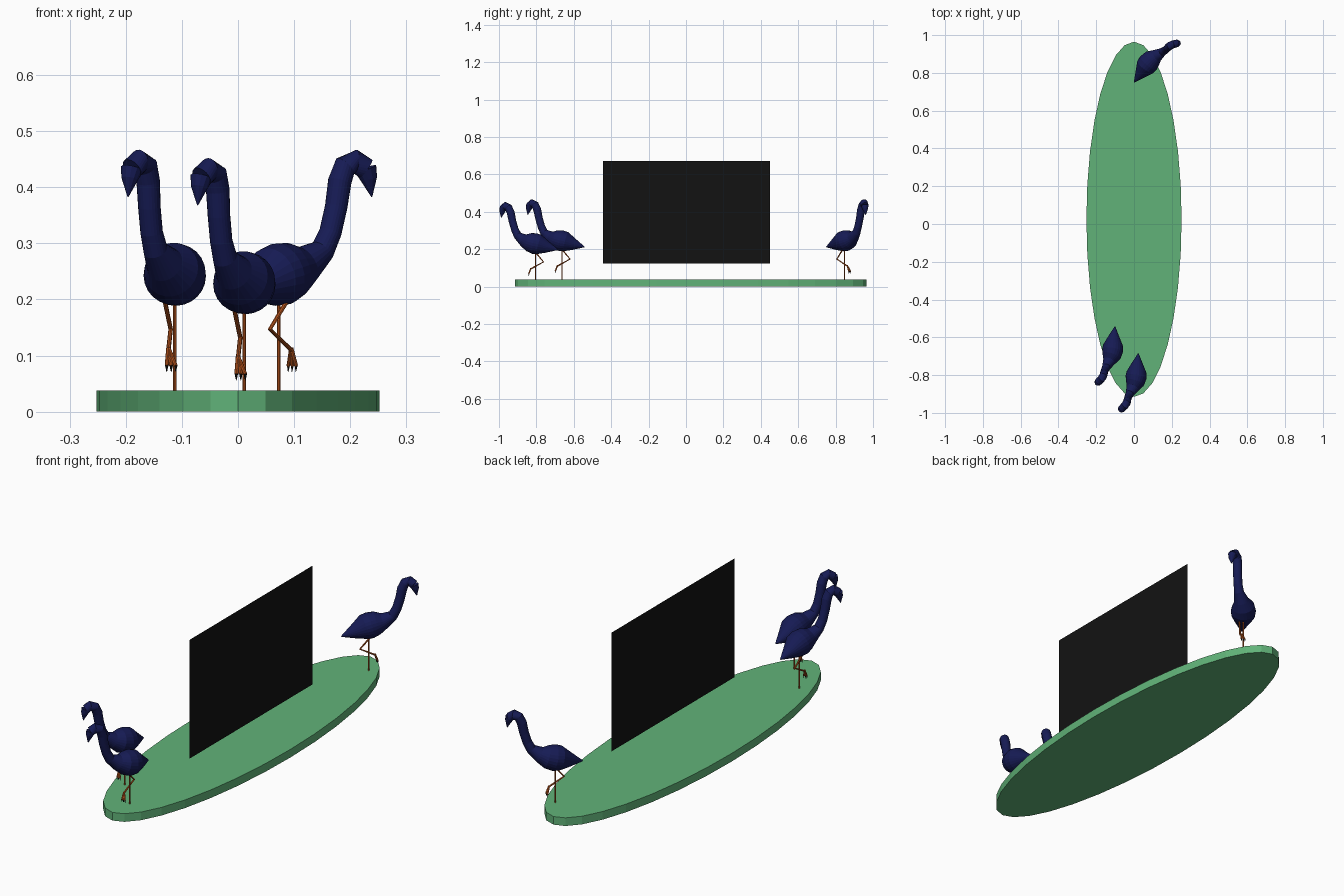
import bpy, bmesh, math
from mathutils import Vector, Matrix

if "Cube" in bpy.data.objects:
    bpy.data.objects.remove(bpy.data.objects["Cube"])


def material(name, r, g, b):
    m = bpy.data.materials.new(name)
    m.diffuse_color = (r, g, b, 1)
    m.use_nodes = True
    m.node_tree.nodes["Principled BSDF"].inputs["Base Color"].default_value = m.diffuse_color
    return m


GREEN = material("grass_green", 0.12, 0.45, 0.19)
NAVY = material("navy", 0.008, 0.011, 0.09)
ORANGE = material("leg_orange", 0.48, 0.09, 0.012)
BLACK = material("black", 0.006, 0.006, 0.006)


def finish(bm, name, mat):
    bmesh.ops.recalc_face_normals(bm, faces=bm.faces)
    me = bpy.data.meshes.new(name)
    bm.to_mesh(me)
    bm.free()
    me.materials.append(mat)
    ob = bpy.data.objects.new(name, me)
    bpy.context.collection.objects.link(ob)
    return ob


def add_tube(bm, path, sides):
    """Round skin over (x, y, z, radius) stations, capped at both ends."""
    pts = [Vector(p[:3]) for p in path]
    rings = []
    for i, p in enumerate(pts):
        a, b = pts[max(i - 1, 0)], pts[min(i + 1, len(pts) - 1)]
        if 0 < i < len(pts) - 1:
            t = ((p - a).normalized() + (b - p).normalized()).normalized()
        else:
            t = (b - a).normalized()
        u = Vector((1, 0, 0))
        u = (u - t * u.dot(t)).normalized()
        v = t.cross(u)
        rings.append([bm.verts.new(p + path[i][3] * (u * math.cos(k * math.tau / sides)
                      + v * math.sin(k * math.tau / sides))) for k in range(sides)])
    for r, s in zip(rings, rings[1:]):
        for k in range(sides):
            n = (k + 1) % sides
            bm.faces.new((r[k], r[n], s[n], s[k]))
    bm.faces.new(rings[0])
    bm.faces.new(rings[-1])


def tubes(name, paths, sides, mat, matrix):
    bm = bmesh.new()
    for p in paths:
        add_tube(bm, p, sides)
    finish(bm, name, mat).matrix_world = matrix


# Oval base
bm = bmesh.new()
bmesh.ops.create_cone(bm, cap_ends=True, segments=32, radius1=1, radius2=1, depth=1)
bmesh.ops.transform(bm, verts=bm.verts, matrix=Matrix.Translation((0, 0.025, 0.0187))
                    @ Matrix.Diagonal((0.252, 0.94, 0.0375, 1)))
finish(bm, "oval_base", GREEN)

# Floating flat panel
bm = bmesh.new()
bm.faces.new([bm.verts.new((0.065, y, z)) for y, z in
              ((-0.445, 0.123), (0.449, 0.123), (0.449, 0.67), (-0.445, 0.67))])
finish(bm, "panel", BLACK)

# Bird stations, relative to the standing leg: tail to shoulder to head
BODY = [(0.012, 0.120, 0.212, 0.002), (0.006, 0.060, 0.227, 0.033),
        (0.003, 0.020, 0.240, 0.053), (0.000, -0.005, 0.245, 0.056),
        (-0.006, -0.035, 0.253, 0.050), (-0.018, -0.063, 0.263, 0.034),
        (-0.034, -0.095, 0.288, 0.022), (-0.041, -0.110, 0.320, 0.020),
        (-0.045, -0.123, 0.365, 0.020), (-0.047, -0.132, 0.410, 0.021),
        (-0.051, -0.144, 0.437, 0.021), (-0.063, -0.160, 0.446, 0.021),
        (-0.076, -0.173, 0.433, 0.020)]
BEAK = [(-0.076, -0.173, 0.433, 0.020), (-0.080, -0.178, 0.415, 0.015),
        (-0.083, -0.183, 0.383, 0.001)]
STANDING_LEG = [(0, 0, 0.02, 0.0032), (0, 0, 0.20, 0.0032)]
RAISED_LEG = [(-0.017, 0.003, 0.195, 0.004), (-0.007, 0.043, 0.147, 0.004),
              (-0.011, -0.024, 0.110, 0.004)]
TOE_TIPS = [Vector((x, -0.036, 0.082)) for x in (-0.014, -0.006, 0.002)]
ANKLE = Vector((-0.011, -0.024, 0.113))


def bird(tag, loc, angle):
    m = Matrix.Translation(loc) @ Matrix.Rotation(math.radians(angle), 4, 'Z')
    tubes("bird_body_" + tag, [BODY], 24, NAVY, m)
    tubes("bird_beak_" + tag, [BEAK], 12, NAVY, m)
    toes = [[(*ANKLE, 0.004), (*t, 0.0035)] for t in TOE_TIPS]
    tubes("bird_legs_" + tag, [STANDING_LEG, RAISED_LEG] + toes, 8, ORANGE, m)
    claws = [[(*t, 0.003), (*(t + Vector((0, 0.001, -0.011))), 0.0005)] for t in TOE_TIPS]
    tubes("bird_claws_" + tag, claws, 6, BLACK, m)


bird("left", (-0.113, -0.663, 0), 0)
bird("front", (0.011, -0.805, -0.015), 0)
bird("rear", (0.073, 0.847, 0), 149)
